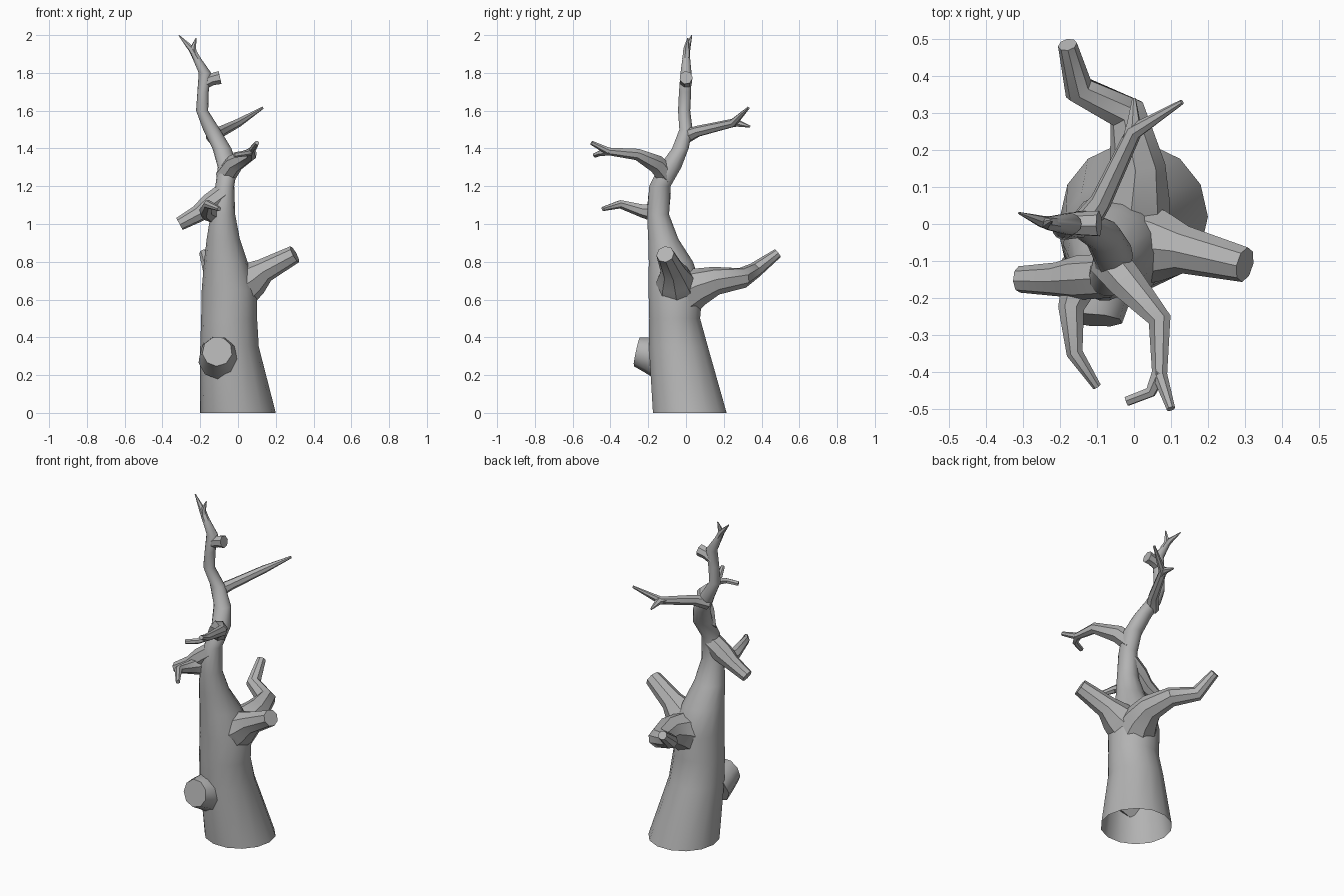
import bpy, bmesh, math
from mathutils import Vector

cube = bpy.data.objects.get("Cube")
if cube:
    bpy.data.objects.remove(cube)

bark = bpy.data.materials.new("grey_bark")
bark.use_nodes = True
GREY = (0.45, 0.45, 0.45, 1)
bark.diffuse_color = GREY
bark.node_tree.nodes["Principled BSDF"].inputs["Base Color"].default_value = GREY


def loft(name, rings, cap_start=True):
    """Skin a list of point rings into one smooth part."""
    bm = bmesh.new()
    loops = [[bm.verts.new(p) for p in ring] for ring in rings]
    n = len(loops[0])
    for a, b in zip(loops, loops[1:]):
        for i in range(n):
            j = (i + 1) % n
            bm.faces.new((a[i], a[j], b[j], b[i]))
    if cap_start:
        bm.faces.new(loops[0][::-1])
    bm.faces.new(loops[-1])
    mesh = bpy.data.meshes.new(name)
    bm.to_mesh(mesh)
    bm.free()
    mesh.materials.append(bark)
    obj = bpy.data.objects.new(name, mesh)
    bpy.context.collection.objects.link(obj)
    bpy.ops.object.select_all(action='DESELECT')
    obj.select_set(True)
    bpy.context.view_layer.objects.active = obj
    bpy.ops.object.shade_smooth_by_angle(angle=math.radians(40))
    return obj


def branch(name, path, sides=8):
    """Tapered limb through (x, y, z, radius) points."""
    pts = [Vector(p[:3]) for p in path]
    side = None
    rings = []
    for k, p in enumerate(pts):
        before = (p - pts[k - 1]).normalized() if k else Vector()
        after = (pts[k + 1] - p).normalized() if k + 1 < len(pts) else Vector()
        t = (before + after).normalized()
        if side is None:
            side = t.orthogonal()
        side = (side - t * side.dot(t)).normalized()
        up = t.cross(side)
        angles = [2 * math.pi * i / sides for i in range(sides)]
        rings.append([p + path[k][3] * (math.cos(a) * side + math.sin(a) * up)
                      for a in angles])
    return loft(name, rings)


# Trunk: z, centre x, centre y, half width, half depth; open underneath
trunk = [
    (0, 0, .02, .2, .2), (.35, -.045, -.04, .155, .16),
    (.5, -.047, -.06, .148, .138), (.65, -.045, -.055, .147, .147),
    (.8, -.065, -.08, .115, .12), (.92, -.078, -.12, .088, .082),
    (1.05, -.08, -.148, .065, .06), (1.2, -.07, -.138, .05, .058),
    (1.3, -.055, -.085, .052, .062), (1.4, -.085, -.03, .05, .045),
    (1.5, -.14, 0, .045, .036), (1.6, -.19, -.01, .032, .033),
    (1.7, -.185, -.005, .03, .033), (1.8, -.175, 0, .033, .03),
    (1.9, -.232, .002, .019, .018),
]
loft("trunk", [[(cx + rx * math.cos(a), cy + ry * math.sin(a), z)
                for a in [2 * math.pi * i / 14 for i in range(14)]]
               for z, cx, cy, rx, ry in trunk], cap_start=False)

# Sawn-off stump low on the front
branch("front_stump", [(-.1, -.12, .28, .11), (-.105, -.19, .31, .1),
                       (-.11, -.26, .325, .08)], 9)

# Thick lower limbs
branch("left_limb", [(0, -.05, .66, .12), (.08, -.06, .71, .095),
                     (.14, -.07, .755, .065), (.3, -.11, .84, .048)])
branch("back_limb", [(-.03, -.03, .62, .13), (0, .07, .67, .1),
                     (.01, .16, .7, .075), (-.02, .3, .715, .055),
                     (-.15, .365, .755, .042), (-.18, .485, .845, .026)])
branch("right_limb", [(-.07, -.14, 1.16, .06), (-.15, -.145, 1.1, .06),
                      (-.21, -.15, 1.055, .046), (-.31, -.15, 1.0, .036)])

# Small crooked twig on the front
branch("front_twig", [(-.14, -.15, 1.06, .055), (-.17, -.23, 1.07, .036),
                      (-.16, -.35, 1.105, .023), (-.1, -.44, 1.08, .012)], 7)

# Upper front limb with its forked end
branch("upper_front_limb", [(-.07, -.1, 1.25, .055), (-.02, -.16, 1.32, .05),
                            (.07, -.26, 1.37, .032), (.07, -.41, 1.385, .021),
                            (.1, -.5, 1.43, .012)], 7)
branch("upper_front_fork", [(.07, -.4, 1.385, .022), (.045, -.455, 1.375, .016),
                            (-.02, -.48, 1.365, .014)], 6)

# Upper back limb with its forked end
branch("upper_back_limb", [(-.14, -.01, 1.46, .04), (-.09, .06, 1.49, .03),
                           (0, .25, 1.535, .023), (.13, .33, 1.615, .007)], 7)
branch("upper_back_fork", [(-.01, .23, 1.53, .022), (0, .27, 1.535, .02),
                           (0, .34, 1.515, .005)], 6)

# Crown: short knot and two pointed tips
branch("crown_knot", [(-.185, 0, 1.74, .03), (-.14, 0, 1.765, .033),
                      (-.095, 0, 1.775, .036)], 7)
branch("crown_tip", [(-.215, 0, 1.87, .021), (-.245, .005, 1.925, .018),
                     (-.312, .03, 1.998, .003)], 6)
branch("crown_fork", [(-.23, 0, 1.89, .018), (-.238, .002, 1.93, .016),
                      (-.222, .01, 1.985, .003)], 6)
